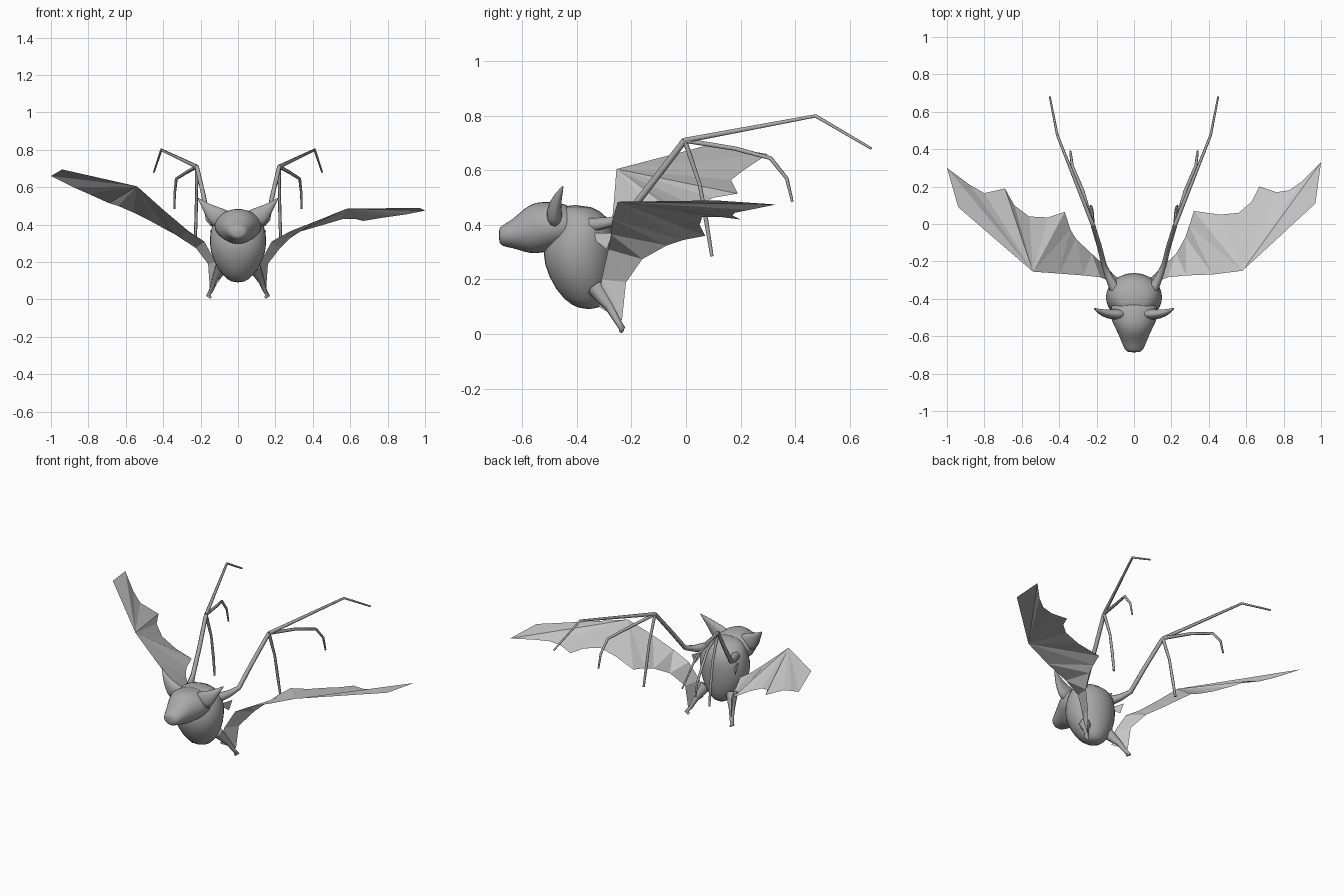
import bpy
import bmesh
import math
from mathutils import Vector

if "Cube" in bpy.data.objects:
    bpy.data.objects.remove(bpy.data.objects["Cube"])


def material(name, value):
    m = bpy.data.materials.new(name)
    m.use_nodes = True
    m.diffuse_color = (value, value, value, 1)
    m.node_tree.nodes["Principled BSDF"].inputs["Base Color"].default_value = m.diffuse_color
    return m


fur = material("grey_fur", 0.4)
membrane = material("wing_grey", 0.6)


def finish(bm, name, mat, smooth=True):
    if smooth:
        bmesh.ops.recalc_face_normals(bm, faces=bm.faces)
    mesh = bpy.data.meshes.new(name)
    bm.to_mesh(mesh)
    bm.free()
    mesh.materials.append(mat)
    for p in mesh.polygons:
        p.use_smooth = smooth
    ob = bpy.data.objects.new(name, mesh)
    bpy.context.collection.objects.link(ob)
    return ob


def loft(name, rings, u, v, sides=16, levels=1):
    """Skin over elliptical rings given as (centre, radius along u, radius along v)."""
    bm = bmesh.new()
    u, v = Vector(u), Vector(v)
    loops = []
    for c, ru, rv in rings:
        angles = [math.tau * i / sides for i in range(sides)]
        loops.append([bm.verts.new(Vector(c) + u * ru * math.cos(a) + v * rv * math.sin(a))
                      for a in angles])
    for a, b in zip(loops, loops[1:]):
        for i in range(sides):
            j = (i + 1) % sides
            bm.faces.new((a[i], a[j], b[j], b[i]))
    bm.faces.new(loops[0])
    bm.faces.new(loops[-1])
    ob = finish(bm, name, fur)
    ob.modifiers.new("Smooth", "SUBSURF").levels = levels
    return ob


def bone(name, points, side):
    """Tapered round tube through (x, y, z, radius) points."""
    curve = bpy.data.curves.new(name, "CURVE")
    curve.dimensions = "3D"
    curve.bevel_depth = 1
    curve.bevel_resolution = 1
    curve.use_fill_caps = True
    s = curve.splines.new("POLY")
    s.points.add(len(points) - 1)
    for p, (x, y, z, r) in zip(s.points, points):
        p.co = (x * side, y, z, 1)
        p.radius = r
    curve.materials.append(fur)
    ob = bpy.data.objects.new(name, curve)
    bpy.context.collection.objects.link(ob)


def wing(name, side, leading, trailing, outer):
    """Inner strip between both edges, and an outer fan spread from the wrist."""
    bm = bmesh.new()
    lead = [bm.verts.new(p) for p in leading]
    trail = [bm.verts.new(p) for p in trailing]
    fan = [bm.verts.new(p) for p in outer] + [trail[0]]
    for i in range(len(lead) - 1):
        bm.faces.new((lead[i], trail[i], trail[i + 1]))
        bm.faces.new((lead[i], trail[i + 1], lead[i + 1]))
    for a, b in zip(fan, fan[1:]):
        bm.faces.new((lead[0], a, b))
    # small shoulder web
    web = [(.12 * side, -.37, .37), (.15 * side, -.27, .37), (.14 * side, -.29, .31)]
    bm.faces.new([bm.verts.new(p) for p in web])
    bmesh.ops.recalc_face_normals(bm, faces=bm.faces)
    # upper surfaces face up
    if sum(f.normal.z * f.calc_area() for f in bm.faces) < 0:
        bmesh.ops.reverse_faces(bm, faces=bm.faces)
    finish(bm, name, membrane, smooth=False)


# Body: rings stacked upward as (z, y, half width, half depth)
body = [(.09, -.355, .03, .03), (.12, -.37, .08, .08), (.21, -.387, .14, .122),
        (.30, -.395, .158, .138), (.37, -.385, .15, .125), (.43, -.385, .13, .105),
        (.475, -.41, .07, .06)]
loft("body", [((0, y, z), rx, ry) for z, y, rx, ry in body], (1, 0, 0), (0, 1, 0))

# Head: rings from snout back as (y, z, half width, half height)
head = [(-.687, .362, .03, .025), (-.675, .36, .05, .04), (-.635, .368, .066, .053),
        (-.59, .382, .085, .084), (-.55, .389, .105, .098), (-.5, .395, .13, .092),
        (-.44, .395, .13, .085), (-.39, .39, .09, .06)]
loft("head", [((0, y, z), rx, rz) for y, z, rx, rz in head], (1, 0, 0), (0, 0, 1))

ear = [(.07, -.48, .42, .07, .035), (.12, -.485, .45, .055, .028),
       (.165, -.475, .49, .028, .02), (.19, -.465, .515, .015, .013), (.217, -.45, .545, .002, .002)]
arm = [(.10, -.35, .40, .03), (.135, -.28, .41, .02), (.16, -.22, .43, .014),
       (.185, -.12, .56, .013), (.22, -.005, .71, .012)]
fingers = {
    "long_finger": [(.22, -.005, .71, .011), (.41, .475, .80, .007), (.45, .68, .68, .005)],
    "middle_finger": [(.22, -.005, .71, .01), (.275, .18, .68, .009), (.33, .31, .645, .008),
                      (.338, .37, .57, .007), (.34, .39, .485, .005)],
    "inner_finger": [(.22, -.005, .71, .01), (.222, .05, .55, .008), (.225, .075, .41, .009),
                     (.23, .095, .285, .007)],
}
leg = [(.09, -.33, .17, .035), (.125, -.28, .10, .018), (.145, -.25, .045, .012),
       (.16, -.235, .022, .012), (.145, -.238, .01, .008)]

for label, s in (("left", 1), ("right", -1)):
    loft(label + "_ear", [((x * s, y, z), a, b) for x, y, z, a, b in ear],
         (.7 * s, 0, -.7), (0, 1, 0), sides=10)
    bone(label + "_arm", arm, s)
    for name, path in fingers.items():
        bone(label + "_" + name, path, s)
    bone(label + "_leg", leg, s)

# Wing membranes: the right one is raised higher
root_lead = [(.18, -.285, .31), (.12, -.31, .2), (.1, -.32, .1)]
root_trail = [(.225, -.16, .275), (.16, -.22, .19), (.15, -.235, .05)]


def mirrored(points):
    return [(-x, y, z) for x, y, z in points]


wing("left_wing", 1,
     [(.58, -.25, .485), (.42, -.27, .42), (.28, -.275, .365)] + root_lead,
     [(.32, .07, .36), (.295, -.01, .345), (.275, -.07, .325)] + root_trail,
     [(.97, .11, .49), (1, .33, .475), (.9, .23, .455), (.83, .18, .445), (.76, .17, .435),
      (.67, .2, .42), (.63, .12, .43), (.56, .06, .43), (.46, .05, .4)])
wing("right_wing", -1,
     mirrored([(.54, -.255, .605), (.4, -.265, .48), (.27, -.275, .37)] + root_lead),
     mirrored([(.37, .065, .365), (.34, -.03, .35), (.31, -.08, .33)] + root_trail),
     mirrored([(.94, .09, .695), (1, .3, .66), (.88, .21, .6), (.8, .165, .565),
               (.69, .19, .515), (.64, .1, .5), (.56, .04, .465), (.46, .035, .415)]))
